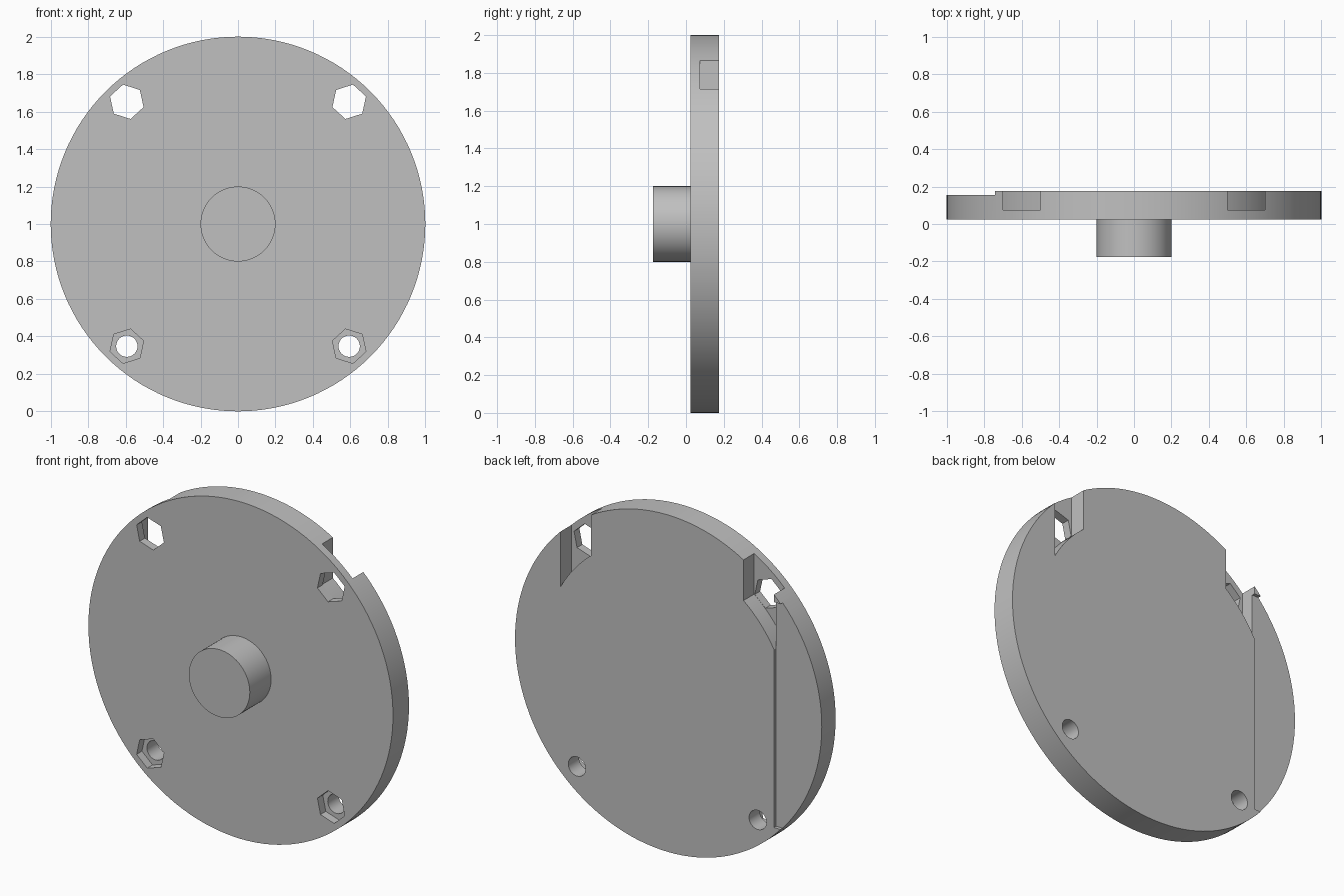
import bpy, bmesh, math
from math import cos, sin, pi, radians

cube = bpy.data.objects.get("Cube")
if cube:
    bpy.data.objects.remove(cube, do_unlink=True)

grey = bpy.data.materials.new("plain_grey")
grey.use_nodes = True
colour = (0.53, 0.53, 0.53, 1)
grey.diffuse_color = colour
grey.node_tree.nodes["Principled BSDF"].inputs["Base Color"].default_value = colour

FRONT, FLOOR, STEP, BACK = 0.025, 0.075, 0.155, 0.175
MID = 1.0  # height of the disc centre


def prism(name, points, y0, y1):
    """Extrude an outline in x and z (relative to the disc centre) along y."""
    bm = bmesh.new()
    face = bm.faces.new([bm.verts.new((x, y0, MID + z)) for x, z in points])
    new = bmesh.ops.extrude_face_region(bm, geom=[face])["geom"]
    verts = [v for v in new if isinstance(v, bmesh.types.BMVert)]
    bmesh.ops.translate(bm, verts=verts, vec=(0, y1 - y0, 0))
    bmesh.ops.recalc_face_normals(bm, faces=bm.faces)
    mesh = bpy.data.meshes.new(name)
    bm.to_mesh(mesh)
    bm.free()
    mesh.materials.append(grey)
    obj = bpy.data.objects.new(name, mesh)
    bpy.context.collection.objects.link(obj)
    return obj


def ring(radius, sides, cx=0, cz=0, turn=0):
    return [(cx + radius * cos(turn + 2 * pi * i / sides),
             cz + radius * sin(turn + 2 * pi * i / sides)) for i in range(sides)]


# Main disc and the central boss on the front
disc = prism("disc", ring(1, 128), FRONT, BACK)
boss = prism("boss", ring(0.2, 64), -0.175, FRONT)

cutters = []
PIN_RADIUS, PIN_ANGLE = 0.882, radians(47.7)
for side in (1, -1):
    cx = side * PIN_RADIUS * cos(PIN_ANGLE)
    for level in (1, -1):
        cz = level * PIN_RADIUS * sin(PIN_ANGLE)
        # Hexagonal nut recess with one flat facing outwards
        turn = math.atan2(cz, cx) + pi / 6
        cutters.append(prism("nut_cutter", ring(0.094, 6, cx, cz, turn), FRONT - 0.1, FLOOR))
        if level > 0:
            # Pocket at the rim, open to the back, with a curved inner end
            arc = []
            for i in range(13):
                x = 0.5 + 0.2 * i / 12
                arc.append((side * x, math.sqrt(0.64 - x * x)))
            outline = arc + [(side * 0.7, 1.1), (side * 0.5, 1.1)]
            cutters.append(prism("pocket_cutter", outline, FLOOR - 0.0005, BACK + 0.1))
        else:
            # Round bolt hole right through
            cutters.append(prism("bolt_cutter", ring(0.057, 32, cx, cz), FRONT - 0.05, BACK + 0.05))

# Shallow lowered strip along one edge of the back
strip = [(-1.1, -0.669), (-0.7, -0.669), (-0.7, 0.669), (-1.1, 0.669)]
cutters.append(prism("strip_cutter", strip, STEP, BACK + 0.08))

# Apply the cuts one after another
bpy.context.view_layer.objects.active = disc
for cutter in cutters:
    mod = disc.modifiers.new("cut", "BOOLEAN")
    mod.operation = "DIFFERENCE"
    mod.solver = "EXACT"
    mod.object = cutter
    bpy.ops.object.modifier_apply(modifier=mod.name)
for cutter in cutters:
    bpy.data.objects.remove(cutter, do_unlink=True)

bpy.ops.object.select_all(action="DESELECT")
for obj in (disc, boss):
    obj.select_set(True)
bpy.ops.object.shade_smooth_by_angle(angle=radians(30))
